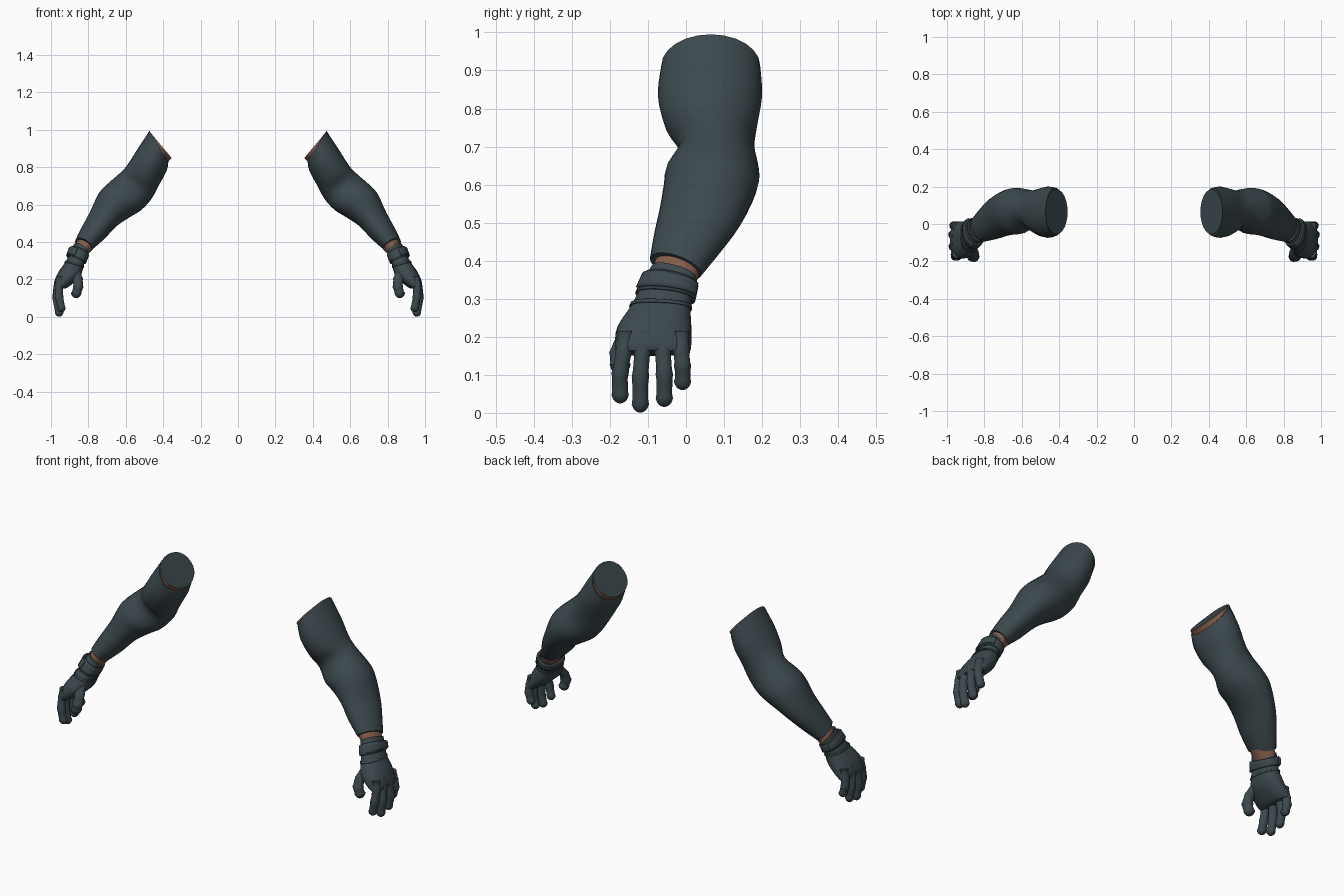
import bpy, bmesh
from math import cos, sin, pi, copysign
from mathutils import Vector

if "Cube" in bpy.data.objects:
    bpy.data.objects.remove(bpy.data.objects["Cube"], do_unlink=True)


def material(name, rgb):
    m = bpy.data.materials.new(name)
    m.use_nodes = True
    m.diffuse_color = (*rgb, 1)
    bsdf = m.node_tree.nodes["Principled BSDF"]
    bsdf.inputs["Base Color"].default_value = (*rgb, 1)
    bsdf.inputs["Roughness"].default_value = 0.8
    return m


SLATE = material("dark slate cloth", (0.045, 0.066, 0.075))
SKIN = material("brown skin", (0.24, 0.11, 0.07))


def smooth_rows(rows, steps):
    """Catmull-Rom interpolation between cross-section rows."""
    out = []
    for i in range(len(rows) - 1):
        a, b, c, d = (rows[max(0, min(len(rows) - 1, i + k))] for k in (-1, 0, 1, 2))
        for s in range(steps):
            t = s / steps
            out.append([q + t / 2 * (r - p + t * (2 * p - 5 * q + 4 * r - w + t * (3 * (q - r) + w - p)))
                        for p, q, r, w in zip(a, b, c, d)])
    return out + [rows[-1]]


def loft(name, rows, mats=(SLATE,), sides=24, steps=3, power=1.0, grow=0.0,
         arc=None, thick=0.0):
    """Row: outer x, z, inner x, z, front y, back y, tilt. Mirrored to both arms."""
    bm = bmesh.new()
    rings = []
    for xo, zo, xi, zi, y0, y1, tilt in smooth_rows(rows, steps):
        mid = Vector(((xo + xi) / 2, (y0 + y1) / 2, (zo + zi) / 2))
        u = Vector(((xo - xi) / 2, 0, (zo - zi) / 2))
        v = Vector((tilt, 1, -tilt)) * ((y1 - y0) / 2)
        u += u.normalized() * grow
        v += v.normalized() * grow
        a0, a1 = arc or (0, 2 * pi)
        ring = []
        for k in range(sides):
            a = a0 + (a1 - a0) * k / (sides - 1 if arc else sides)
            c, s = cos(a), sin(a)
            ring.append(bm.verts.new(mid + u * copysign(abs(c) ** power, c)
                                     + v * copysign(abs(s) ** power, s)))
        rings.append(ring)
    for a, b in zip(rings, rings[1:]):
        for k in range(sides - 1 if arc else sides):
            j = (k + 1) % sides
            bm.faces.new((a[k], a[j], b[j], b[k]))
    if not thick:
        bm.faces.new(rings[0]).material_index = len(mats) - 1
        bm.faces.new(rings[-1])
    bmesh.ops.recalc_face_normals(bm, faces=bm.faces)
    mesh = bpy.data.meshes.new(name)
    bm.to_mesh(mesh)
    bm.free()
    for m in mats:
        mesh.materials.append(m)
    ob = bpy.data.objects.new(name, mesh)
    bpy.context.collection.objects.link(ob)
    if thick:
        mod = ob.modifiers.new("thickness", 'SOLIDIFY')
        mod.thickness, mod.offset = thick, 0
    ob.modifiers.new("both arms", 'MIRROR').use_mirror_merge = False
    bpy.ops.object.select_all(action='DESELECT')
    ob.select_set(True)
    bpy.context.view_layer.objects.active = ob
    bpy.ops.object.shade_smooth_by_angle(angle=0.8)
    return ob


def digit(name, points, radius):
    """Finger with slightly swollen joints and a rounded tip."""
    pts = smooth_rows(points, 4)
    rows = []
    for i, (x, y, z) in enumerate(pts):
        r = radius * (1.06 if i % 4 == 0 else 0.96)
        rows.append((x + r, z, x - r, z, y - r, y + r, 0))
    x, y, z = pts[-1]
    for f in (0.5, 0.8, 0.95, 1):
        r = radius * max(0.12, (1 - f * f) ** 0.5)
        rows.append((x + r, z - radius * f, x - r, z - radius * f, y - r, y + r, 0))
    loft(name, rows, sides=14, steps=1)


# Sleeve from the upper arm over the elbow to the wrist
loft("sleeve", [
    (.473, .995, .372, .83, -.065, .195, 0),
    (.543, .888, .382, .78, -.074, .2, 0),
    (.593, .81, .425, .70, -.055, .187, 0),
    (.635, .765, .463, .63, -.018, .18, 0),
    (.703, .706, .516, .572, -.052, .192, 0),
    (.746, .658, .575, .535, -.058, .187, .05),
    (.794, .556, .65, .485, -.068, .145, .2),
    (.835, .48, .714, .417, -.083, .088, .3),
    (.866, .415, .785, .355, -.095, .04, .3)])

# Skin edge above the sleeve, with a dark end face
loft("shoulder_skin", [
    (.472, .99, .355, .85, -.055, .185, 0),
    (.478, .975, .378, .825, -.055, .185, 0)], mats=(SKIN, SLATE), steps=1)

# Skin showing between sleeve and glove
loft("wrist_skin", [
    (.84, .44, .755, .385, -.075, .04, .3),
    (.866, .395, .796, .34, -.085, .03, .3),
    (.89, .34, .83, .3, -.09, .01, .2)], mats=(SKIN,))

# Glove hand from cuff to knuckles
glove = [
    (.876, .39, .802, .34, -.092, .028, .25),
    (.9, .335, .82, .3, -.12, .018, .15),
    (.925, .29, .827, .262, -.145, .012, .05),
    (.96, .24, .845, .215, -.18, .014, 0),
    (.982, .19, .893, .17, -.187, .014, 0),
    (.982, .165, .925, .15, -.182, .01, 0)]
loft("glove_hand", glove, power=.85)

# Wrist strap, its overlapping tab and the seam below it
strap = [(.887, .37, .808, .325, -.102, .024, .2),
         (.905, .322, .822, .288, -.125, .016, .12)]
loft("wrist_strap", strap, power=.85, grow=.005, thick=.008)
tab = [[p + (q - p) * t for p, q in zip(*strap)] for t in (.12, .88)]
loft("strap_tab", tab, power=.85, grow=.011, arc=(-1.2, 1.2), thick=.008)
loft("glove_seam", [(.921, .298, .826, .269, -.142, .012, .05),
                    (.925, .29, .828, .262, -.146, .012, .05)],
     power=.85, grow=.002, steps=1, thick=.004)

# Fingers: name, knuckle y, tip y, tip height, sideways shift
for name, y, ty, tip, dx in (("index_finger", -.158, -.173, .025, -.012),
                             ("middle_finger", -.112, -.12, .001, 0),
                             ("ring_finger", -.063, -.057, .016, .002),
                             ("little_finger", -.014, -.009, .06, -.004)):
    end = tip + .022
    digit(name, [(.95, y, .215),
                 (.963 + dx / 2, y * .7 + ty * .3, .165),
                 (.968 + dx, ty, (.165 + end) / 2),
                 (.956 + dx, ty, end)], .022)

# Thumb with its fleshy base
digit("thumb", [(.872, -.118, .255), (.858, -.155, .205),
                (.855, -.174, .16), (.865, -.173, .127)], .027)
